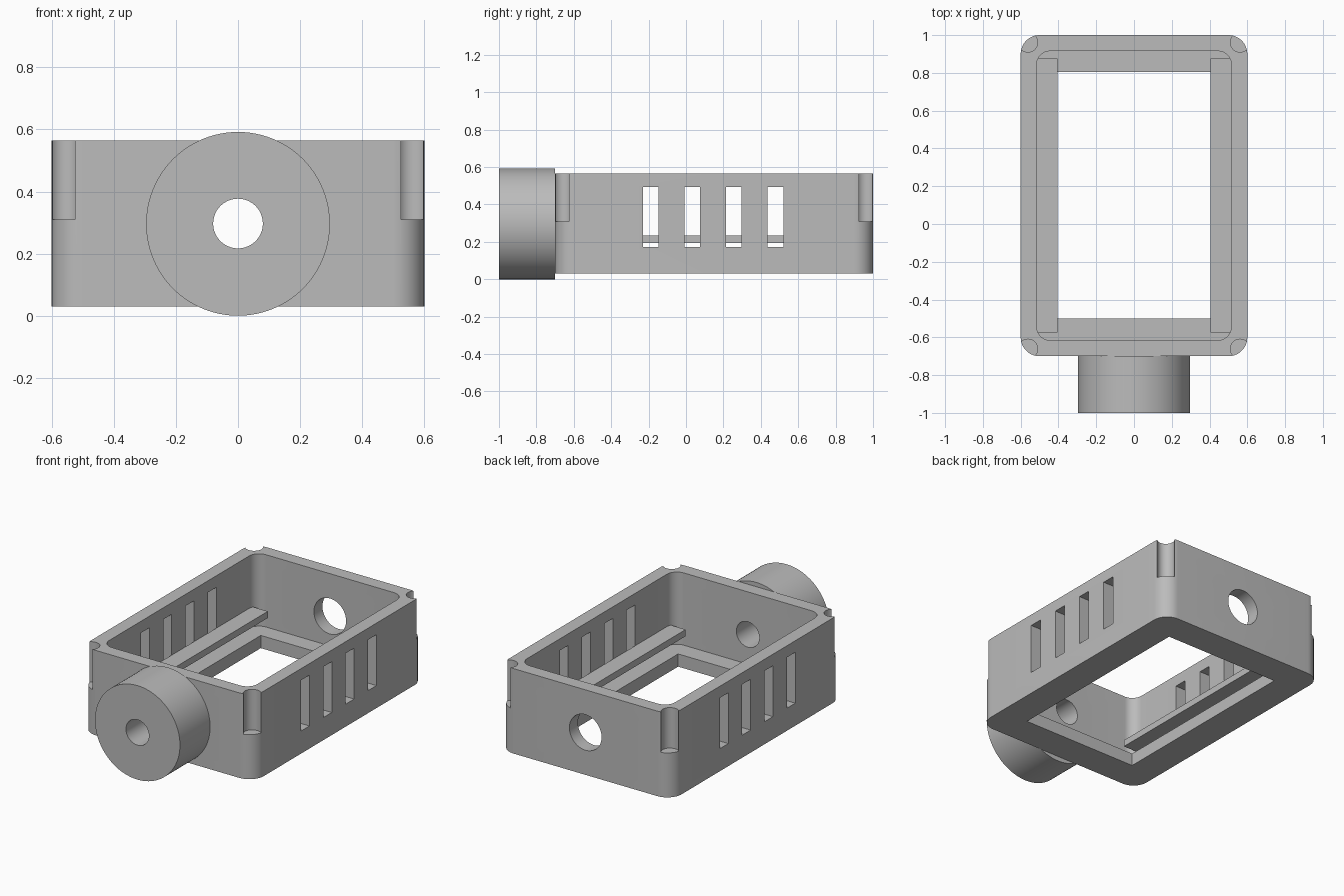
import bpy
import bmesh
from math import radians, sin, cos, pi
from mathutils import Matrix, Vector

cube = bpy.data.objects.get("Cube")
if cube:
    bpy.data.objects.remove(cube, do_unlink=True)

GREY = (0.5, 0.5, 0.5, 1)
mat = bpy.data.materials.new("plain grey")
mat.use_nodes = True
mat.diffuse_color = GREY
mat.node_tree.nodes["Principled BSDF"].inputs["Base Color"].default_value = GREY


def make_object(name, bm):
    bmesh.ops.recalc_face_normals(bm, faces=bm.faces)
    mesh = bpy.data.meshes.new(name)
    bm.to_mesh(mesh)
    bm.free()
    mesh.materials.append(mat)
    obj = bpy.data.objects.new(name, mesh)
    bpy.context.collection.objects.link(obj)
    return obj


def box(name, x, y, z):
    bm = bmesh.new()
    bmesh.ops.create_cube(bm, size=1)
    for v in bm.verts:
        v.co = Vector([(a + b) / 2 + c * (b - a) for (a, b), c in zip((x, y, z), v.co)])
    return make_object(name, bm)


def rounded_box(name, x, y, z, radius, steps=12):
    """Upright block with rounded vertical corners."""
    bm = bmesh.new()
    corners = [(x[1], y[1]), (x[0], y[1]), (x[0], y[0]), (x[1], y[0])]
    signs = [(1, 1), (-1, 1), (-1, -1), (1, -1)]
    ring = []
    for i, ((cx, cy), (sx, sy)) in enumerate(zip(corners, signs)):
        for k in range(steps + 1):
            a = (i + k / steps) * pi / 2
            ring.append(bm.verts.new((cx - sx * radius + radius * cos(a),
                                      cy - sy * radius + radius * sin(a), z[0])))
    base = bm.faces.new(ring)
    top = bmesh.ops.extrude_face_region(bm, geom=[base])["geom"]
    for v in top:
        if isinstance(v, bmesh.types.BMVert):
            v.co.z = z[1]
    return make_object(name, bm)


def cylinder(name, centre, radius, length, along_y=False, segments=64):
    bm = bmesh.new()
    turn = Matrix.Rotation(radians(90), 4, "X") if along_y else Matrix()
    bmesh.ops.create_cone(bm, cap_ends=True, segments=segments, radius1=radius,
                          radius2=radius, depth=length,
                          matrix=Matrix.Translation(centre) @ turn)
    return make_object(name, bm)


def activate(obj):
    bpy.ops.object.select_all(action="DESELECT")
    obj.select_set(True)
    bpy.context.view_layer.objects.active = obj


def cut(obj, cutters):
    activate(obj)
    for cutter in cutters:
        cutter.hide_render = True
        mod = obj.modifiers.new("cut", "BOOLEAN")
        mod.operation = "DIFFERENCE"
        mod.solver = "EXACT"
        mod.object = cutter
        bpy.ops.object.modifier_apply(modifier=mod.name)
        bpy.data.objects.remove(cutter, do_unlink=True)


# Open tray with rounded corners
AXIS_Z = 0.297
tray = rounded_box("tray", (-0.6, 0.6), (-0.7, 1), (0.03, 0.565), 0.1)
cutters = [
    rounded_box("cavity", (-0.515, 0.515), (-0.615, 0.915), (0.11, 0.8), 0.07),
    box("floor_opening", (-0.405, 0.405), (-0.5, 0.805), (-0.1, 0.3)),
    cylinder("front_hole", (0, -0.66, AXIS_Z), 0.08, 0.2, True),
    cylinder("back_hole", (0, 0.96, AXIS_Z), 0.112, 0.2, True),
]
# Vent slots through both side walls
for i in range(4):
    y = -0.23 + i * 0.222
    cutters.append(box("slot", (-0.8, 0.8), (y, y + 0.084), (0.172, 0.492)))
# Round screw notches in the corners
for x in (-0.561, 0.561):
    for y in (-0.661, 0.961):
        cutters.append(cylinder("notch", (x, y, 0.56), 0.051, 0.5, segments=48))
cut(tray, cutters)

# Round boss with a bore on the front
boss = cylinder("boss", (0, -0.85, AXIS_Z - 0.001), 0.296, 0.3, True, 96)
cut(boss, [cylinder("bore", (0, -0.85, AXIS_Z), 0.08, 0.5, True)])

# Support rails along the inside of the side walls
left_rail = box("left_rail", (0.405, 0.515), (-0.575, 0.875), (0.193, 0.235))
right_rail = box("right_rail", (-0.515, -0.405), (-0.575, 0.875), (0.193, 0.235))

for part in (tray, boss, left_rail, right_rail):
    activate(part)
    bpy.ops.object.shade_smooth_by_angle(angle=radians(30))
